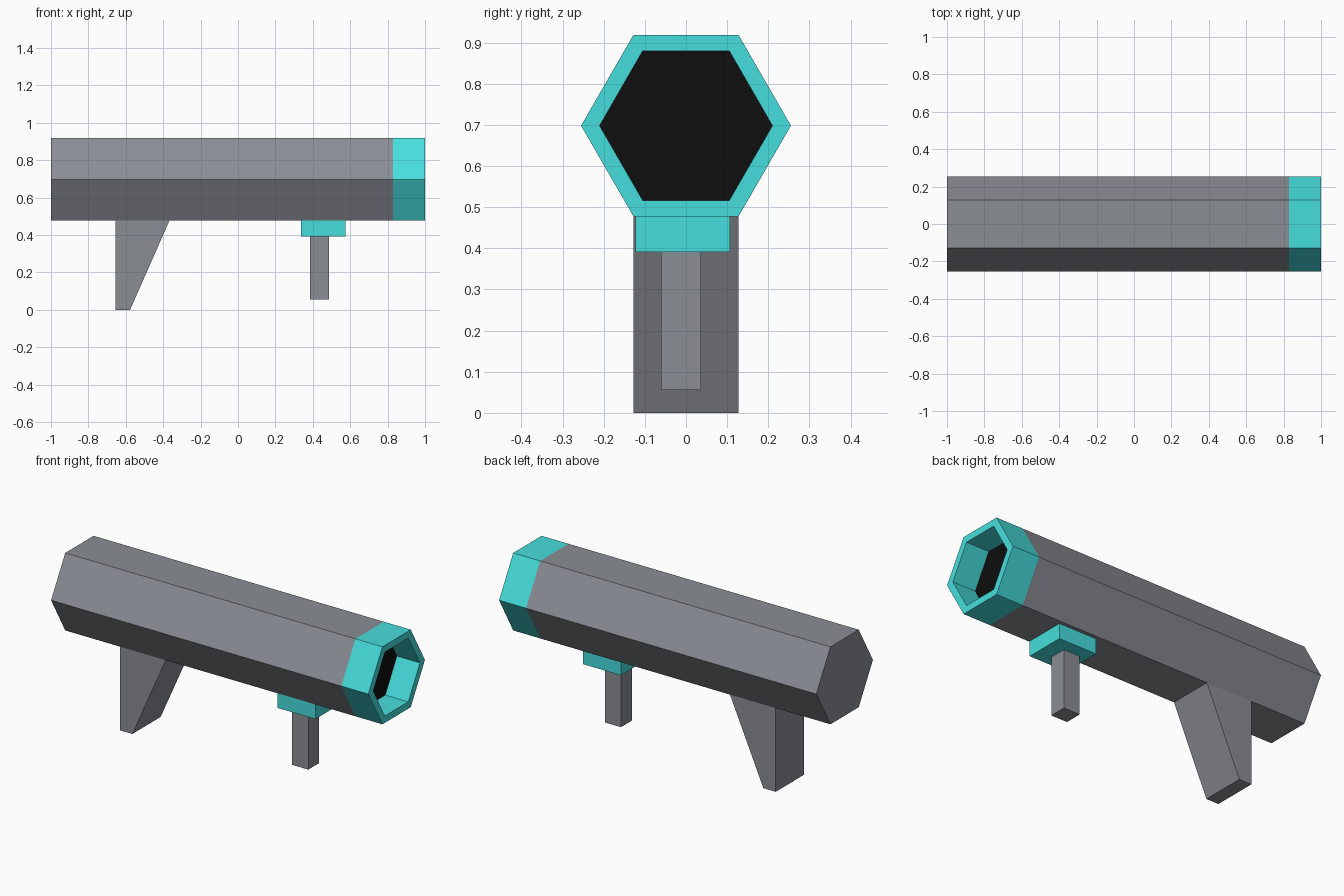
import bpy, bmesh, math

if "Cube" in bpy.data.objects:
    bpy.data.objects.remove(bpy.data.objects["Cube"])

AXIS_Z = 0.698     # height of the tube axis
R_OUT, R_IN = 0.255, 0.21


def material(name, srgb):
    m = bpy.data.materials.new(name)
    lin = [((c / 255 + 0.055) / 1.055) ** 2.4 for c in srgb]
    m.diffuse_color = (*lin, 1)
    m.use_nodes = True
    m.node_tree.nodes["Principled BSDF"].inputs["Base Color"].default_value = m.diffuse_color
    return m


grey = material("grey", (138, 141, 148))
teal = material("teal", (70, 222, 221))
black = material("black", (14, 14, 14))


def finish(name, bm, *mats):
    mesh = bpy.data.meshes.new(name)
    bm.to_mesh(mesh)
    bm.free()
    for m in mats:
        mesh.materials.append(m)
    obj = bpy.data.objects.new(name, mesh)
    bpy.context.collection.objects.link(obj)
    return obj


def hex_loft(bm, stations):
    """Bridge hexagonal rings given as (x, radius)."""
    rings = []
    for x, r in stations:
        rings.append([bm.verts.new((x, r * math.cos(math.radians(60 * i)),
                                    AXIS_Z + r * math.sin(math.radians(60 * i))))
                      for i in range(6)])
    for a, b in zip(rings, rings[1:]):
        for i in range(6):
            j = (i + 1) % 6
            bm.faces.new((a[i], a[j], b[j], b[i]))
    return rings


def prism(name, profile, y0, y1, mat):
    """Extrude an x-z profile from y0 to y1."""
    bm = bmesh.new()
    face = bm.faces.new([bm.verts.new((x, y0, z)) for x, z in profile])
    ext = bmesh.ops.extrude_face_region(bm, geom=[face])
    moved = [v for v in ext["geom"] if isinstance(v, bmesh.types.BMVert)]
    bmesh.ops.translate(bm, verts=moved, vec=(0, y1 - y0, 0))
    bmesh.ops.recalc_face_normals(bm, faces=bm.faces)
    return finish(name, bm, mat)


def box(name, x0, x1, y0, y1, z0, z1, mat):
    return prism(name, [(x0, z0), (x1, z0), (x1, z1), (x0, z1)], y0, y1, mat)


# Main tube, closed at the rear
bm = bmesh.new()
rings = hex_loft(bm, [(-1, R_OUT), (0.83, R_OUT)])
bm.faces.new(rings[0][::-1])
finish("barrel", bm, grey)

# Muzzle collar with a shallow recess and a black floor
bm = bmesh.new()
rings = hex_loft(bm, [(0.83, R_OUT), (1, R_OUT), (1, R_IN), (0.855, R_IN)])
bm.faces.new(rings[-1]).material_index = 1
finish("muzzle_collar", bm, teal, black)

# Tapered rear grip
prism("rear_grip", [(-0.655, 0), (-0.577, 0), (-0.363, 0.485), (-0.655, 0.485)],
      -0.1275, 0.1275, grey)

# Front handle with its mounting block
box("handle_mount", 0.336, 0.574, -0.123, 0.107, 0.391, 0.485, teal)
box("front_handle", 0.384, 0.486, -0.061, 0.037, 0.056, 0.395, grey)
